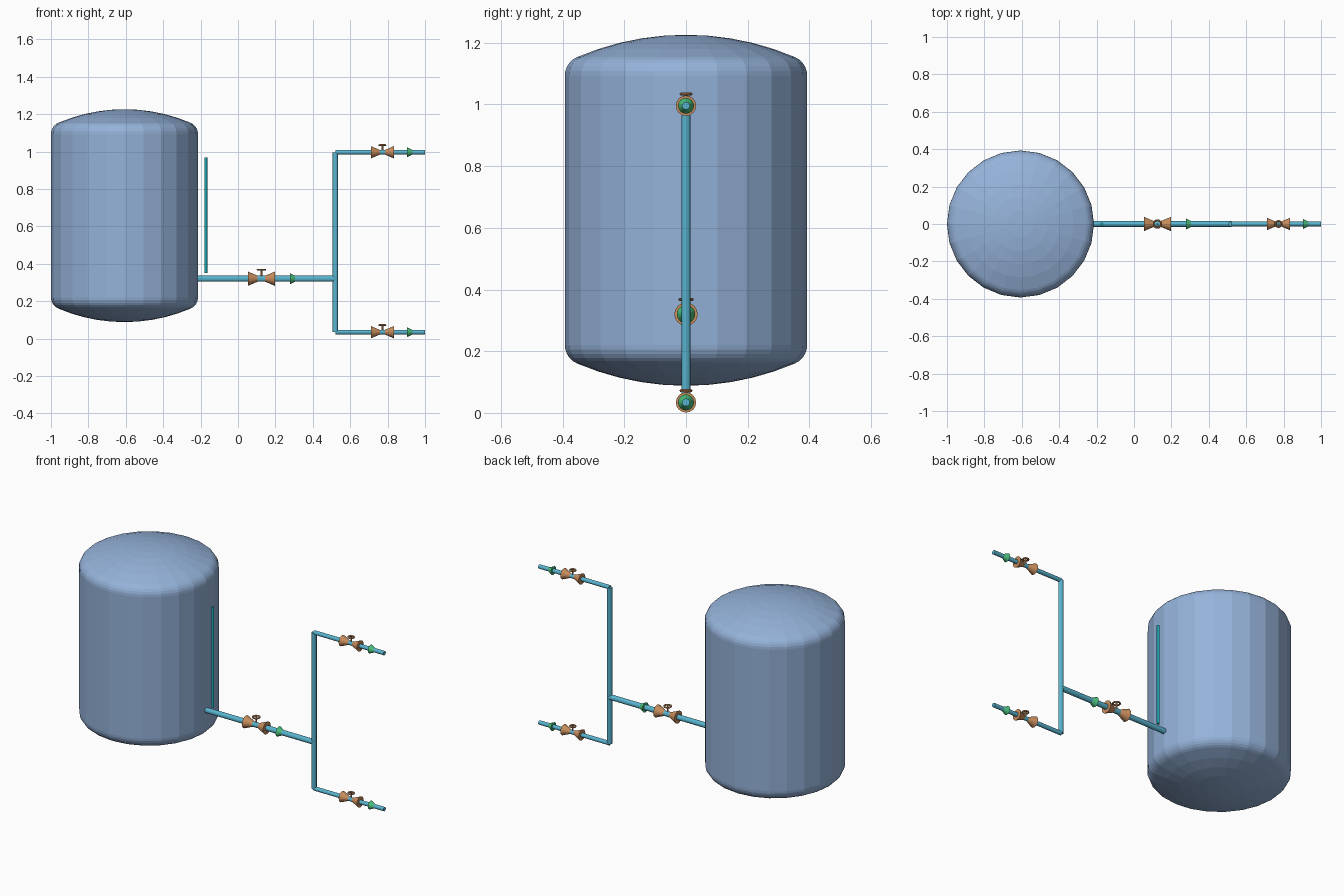
import bpy
import bmesh
from math import pi, sin, cos, sqrt, asin
from mathutils import Matrix, Vector

cube = bpy.data.objects.get("Cube")
if cube:
    bpy.data.objects.remove(cube, do_unlink=True)


def material(name, rgb):
    mat = bpy.data.materials.new(name)
    mat.use_nodes = True
    mat.diffuse_color = (*rgb, 1)
    mat.node_tree.nodes["Principled BSDF"].inputs["Base Color"].default_value = (*rgb, 1)
    return mat


STEEL = material("tank blue", (0.30, 0.45, 0.70))
PIPE = material("pipe blue", (0.10, 0.46, 0.63))
BRONZE = material("valve bronze", (0.58, 0.27, 0.11))
GREEN = material("arrow green", (0.07, 0.52, 0.20))
TEAL = material("gauge teal", (0.01, 0.45, 0.52))


def finish(name, bm, mat):
    bmesh.ops.recalc_face_normals(bm, faces=bm.faces)
    mesh = bpy.data.meshes.new(name)
    bm.to_mesh(mesh)
    bm.free()
    mesh.materials.append(mat)
    obj = bpy.data.objects.new(name, mesh)
    bpy.context.collection.objects.link(obj)
    return obj


def add_cone(bm, start, end, r1, r2, sides=16):
    """Capped cone or cylinder running from start to end."""
    start, end = Vector(start), Vector(end)
    axis = end - start
    turn = Vector((0, 0, 1)).rotation_difference(axis).to_matrix().to_4x4()
    bmesh.ops.create_cone(bm, cap_ends=True, segments=sides, radius1=r1, radius2=r2,
                          depth=axis.length,
                          matrix=Matrix.Translation((start + end) / 2) @ turn)


def tube(name, start, end, r, mat):
    bm = bmesh.new()
    add_cone(bm, start, end, r, r)
    return finish(name, bm, mat)


def lathe(bm, profile, steps, centre):
    """Spin a closed-at-the-axis (radius, height) profile around z."""
    verts = [bm.verts.new((r, 0, z)) for r, z in profile]
    edges = [bm.edges.new(pair) for pair in zip(verts, verts[1:])]
    bmesh.ops.spin(bm, geom=verts + edges, cent=(0, 0, 0), axis=(0, 0, 1),
                   angle=2 * pi, steps=steps)
    bmesh.ops.remove_doubles(bm, verts=bm.verts, dist=0.0001)
    bmesh.ops.translate(bm, verts=bm.verts, vec=centre)


# Tank with dished heads: wide crown arc joined to a tight knuckle arc
RADIUS, CROWN, KNUCKLE = 0.393, 0.9, 0.065
BOTTOM, TOP = 0.088, 1.226
rise = CROWN - sqrt((CROWN - KNUCKLE) ** 2 - (RADIUS - KNUCKLE) ** 2)
join = asin((RADIUS - KNUCKLE) / (CROWN - KNUCKLE))
head = [(CROWN * sin(join * i / 5), CROWN * (1 - cos(join * i / 5))) for i in range(6)]
for i in range(1, 6):
    a = join + (pi / 2 - join) * i / 5
    head.append((RADIUS - KNUCKLE + KNUCKLE * sin(a), rise - KNUCKLE * cos(a)))
profile = [(r, BOTTOM + h) for r, h in head] + [(r, TOP - h) for r, h in reversed(head)]
bm = bmesh.new()
lathe(bm, profile, 24, (-0.607, 0, 0))
finish("tank", bm, STEEL)

# Pipework
LOW, MID, HIGH, RISER_X = 0.034, 0.32, 0.996, 0.52
tube("outlet_pipe", (-0.216, 0, MID), (RISER_X, 0, MID), 0.016, PIPE)
tube("riser_pipe", (RISER_X, 0, LOW), (RISER_X, 0, HIGH), 0.0145, PIPE)
for label, z in (("lower", LOW), ("upper", HIGH)):
    tube(label + "_branch_pipe", (RISER_X, 0, z), (1, 0, z), 0.0125, PIPE)

# Level gauge beside the tank
tube("level_gauge", (-0.172, 0, 0.35), (-0.172, 0, 0.968), 0.008, TEAL)


def valve(name, x, z, half, flare, lift, wheel):
    """Bow-tie body, stem and handwheel."""
    bm = bmesh.new()
    for side in (-1, 1):
        add_cone(bm, (x + side * half, 0, z), (x, 0, z), flare, flare * 0.2)
    add_cone(bm, (x, 0, z), (x, 0, z + lift), 0.005, 0.005, 10)
    finish(name + "_body", bm, BRONZE)
    bpy.ops.mesh.primitive_torus_add(location=(x, 0, z + lift - 0.005),
                                     major_segments=16, minor_segments=8,
                                     major_radius=wheel - 0.005, minor_radius=0.005)
    ring = bpy.context.object
    ring.name = name + "_handwheel"
    ring.data.materials.append(BRONZE)


def arrow(name, x, z, length, r):
    bm = bmesh.new()
    add_cone(bm, (x, 0, z), (x + length, 0, z), r, 0)
    finish(name, bm, GREEN)


# Valves and flow arrows
valve("main_valve", 0.125, MID, 0.072, 0.038, 0.053, 0.025)
arrow("main_flow_arrow", 0.277, MID, 0.06, 0.03)
for label, z in (("lower", LOW), ("upper", HIGH)):
    valve(label + "_valve", 0.772, z, 0.062, 0.033, 0.043, 0.021)
    arrow(label + "_flow_arrow", 0.904, z, 0.055, 0.026)
